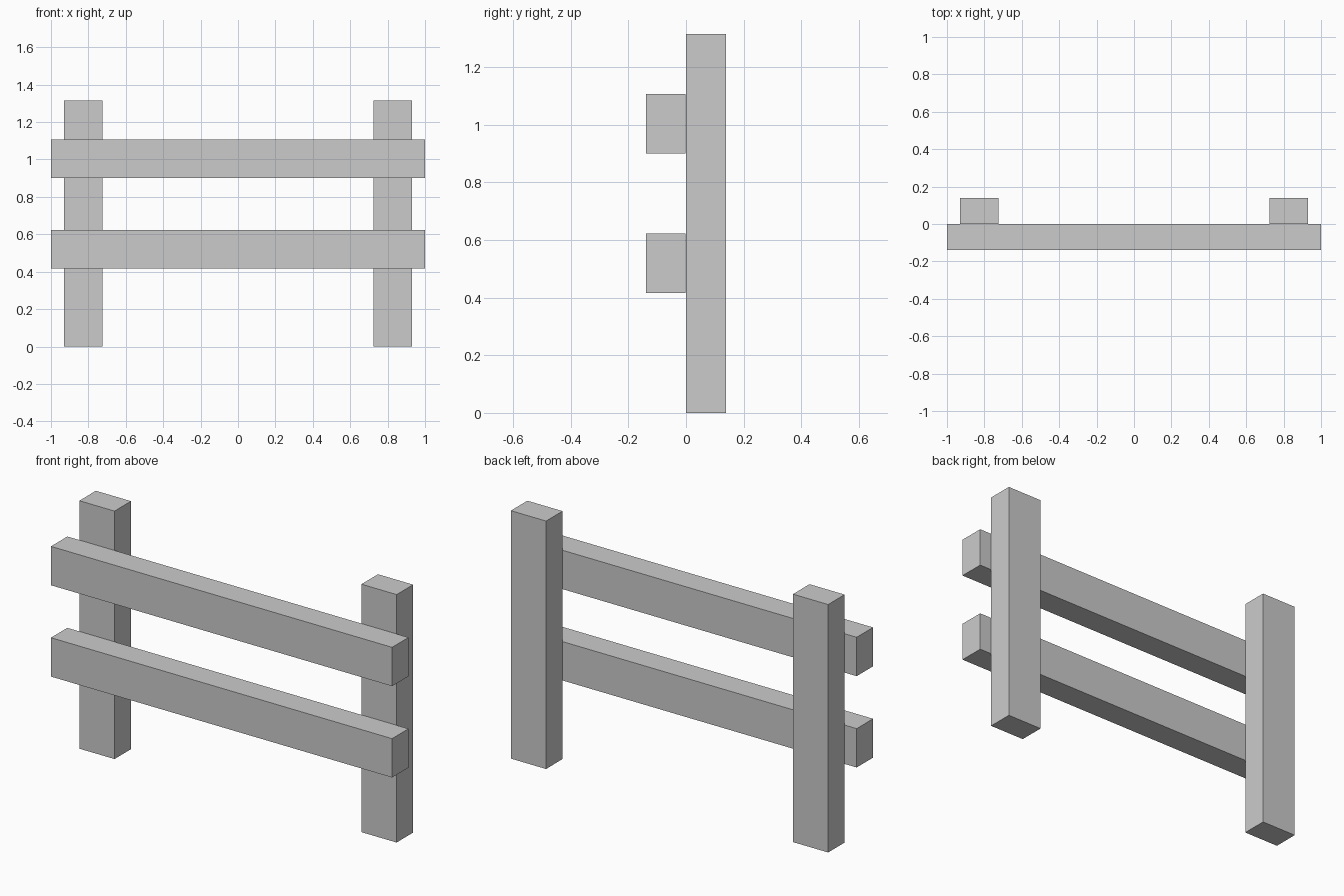
import bpy
from mathutils import Vector

if "Cube" in bpy.data.objects:
    bpy.data.objects.remove(bpy.data.objects["Cube"])


def box(name, low, high):
    """Add a box spanning two opposite corners."""
    low, high = Vector(low), Vector(high)
    bpy.ops.mesh.primitive_cube_add(size=1, location=(low + high) / 2)
    obj = bpy.context.object
    obj.name = name
    obj.scale = high - low
    bpy.ops.object.transform_apply(location=False, rotation=False, scale=True)
    return obj


WIDTH = 0.206    # broad side of every timber
DEPTH = 0.138    # thin side of every timber
HEIGHT = 1.314

# Upright posts at the back
for side, x in (("left", -0.827), ("right", 0.827)):
    box(f"{side}_post", (x - WIDTH / 2, 0, 0), (x + WIDTH / 2, DEPTH, HEIGHT))

# Horizontal rails fixed to the front of the posts
for level, z in (("lower", 0.416), ("upper", 0.900)):
    box(f"{level}_rail", (-1, -DEPTH, z), (1, -0.001, z + WIDTH))
